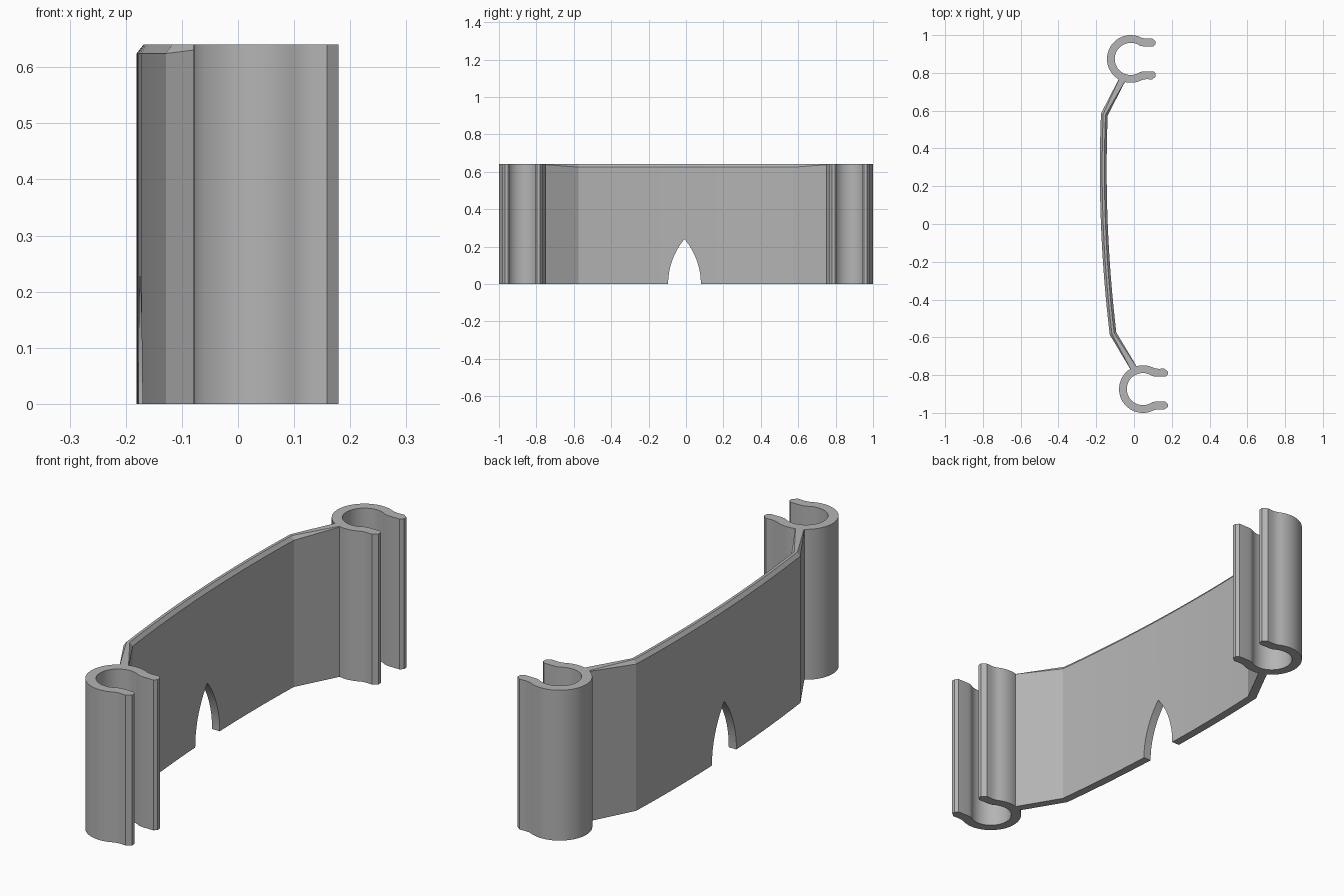
import bpy, bmesh, math
from mathutils import Vector

if "Cube" in bpy.data.objects:
    bpy.data.objects.remove(bpy.data.objects["Cube"])

HEIGHT = 0.64
grey = bpy.data.materials.new("plain grey")
grey.diffuse_color = (0.46, 0.46, 0.46, 1)
grey.use_nodes = True
grey.node_tree.nodes["Principled BSDF"].inputs["Base Color"].default_value = grey.diffuse_color


def make_object(name, bm):
    bmesh.ops.recalc_face_normals(bm, faces=bm.faces)
    mesh = bpy.data.meshes.new(name)
    bm.to_mesh(mesh)
    bm.free()
    mesh.materials.append(grey)
    obj = bpy.data.objects.new(name, mesh)
    bpy.context.collection.objects.link(obj)
    return obj


def smooth(obj, angle=30):
    bpy.ops.object.select_all(action='DESELECT')
    obj.select_set(True)
    bpy.context.view_layer.objects.active = obj
    bpy.ops.object.shade_smooth_by_angle(angle=math.radians(angle))


def extrude_profile(name, points, direction):
    bm = bmesh.new()
    face = bm.faces.new([bm.verts.new(p) for p in points])
    ext = bmesh.ops.extrude_face_region(bm, geom=[face])
    bmesh.ops.translate(bm, vec=direction,
                        verts=[v for v in ext["geom"] if isinstance(v, bmesh.types.BMVert)])
    return make_object(name, bm)


def arc(r, a0, a1, n):
    return [(r * math.cos(math.radians(a0 + (a1 - a0) * i / n)),
             r * math.sin(math.radians(a0 + (a1 - a0) * i / n))) for i in range(n + 1)]


# Open ring clips with two straight lips
lip = [(0.056, 0.068), (0.07, 0.066), (0.12, 0.066), (0.132, 0.078),
       (0.132, 0.094), (0.112, 0.109), (0.085, 0.107), (0.068, 0.109)]
profile = (lip + arc(0.126, 63, 297, 48)
           + [(x, -y) for x, y in reversed(lip)] + arc(0.085, -55, -305, 44))
for name, cx, cy in (("back_clip", -0.017, 0.874), ("front_clip", 0.047, -0.874)):
    clip = extrude_profile(name, [(x + cx, y + cy, 0) for x, y in profile],
                           Vector((0, 0, HEIGHT)))
    smooth(clip)

# Bowed wall: centre line with bent ends, top edges chamfered between the bends
back_bend, front_bend = Vector((-0.157, 0.58)), Vector((-0.111, -0.58))
path = [Vector((-0.058, 0.772))]
STEPS = 16
for i in range(STEPS + 1):
    t = i / STEPS
    p = back_bend.lerp(front_bend, t)
    path.append(p - Vector((0.023 * 4 * t * (1 - t), 0)))
path.append(Vector((0.002, -0.769)))

bm = bmesh.new()
rings = []
for i, p in enumerate(path):
    d0 = (p - path[max(i - 1, 0)]).normalized()
    d1 = (path[min(i + 1, len(path) - 1)] - p).normalized()
    d = (d0 + d1).normalized()
    n = Vector((-d.y, d.x))
    half = 0.018 / max(d.dot(d1 if d1.length else d0), 0.5)
    c = 0.001 if i in (0, len(path) - 1) else 0.012
    section = [(-half, 0), (half, 0), (half, HEIGHT - c * 1.3), (half - c, HEIGHT),
               (-half + c, HEIGHT), (-half, HEIGHT - c * 1.3)]
    rings.append([bm.verts.new((p.x + n.x * s, p.y + n.y * s, z)) for s, z in section])
for a, b in zip(rings, rings[1:]):
    for k in range(6):
        m = (k + 1) % 6
        bm.faces.new((a[k], a[m], b[m], b[k]))
bm.faces.new(rings[0])
bm.faces.new(rings[-1])
wall = make_object("bowed_wall", bm)

# Pointed arch opening at the foot of the wall
W, H, MID = 0.0875, 0.24, -0.008
R = (W * W + H * H) / (2 * W)
side = [(W - R + math.sqrt(R * R - (H * i / 14) ** 2), H * i / 14) for i in range(14)]
outline = ([(W, -0.1)] + side + [(0, H)]
           + [(-y, z) for y, z in reversed(side)] + [(-W, -0.1)])
cutter = extrude_profile("arch_cutter", [(-0.4, MID + y, z) for y, z in outline],
                         Vector((0.6, 0, 0)))
cut = wall.modifiers.new("arch", 'BOOLEAN')
cut.operation = 'DIFFERENCE'
cut.solver = 'EXACT'
cut.object = cutter
bpy.context.view_layer.objects.active = wall
bpy.ops.object.modifier_apply(modifier=cut.name)
bpy.data.objects.remove(cutter, do_unlink=True)
smooth(wall, 15)
